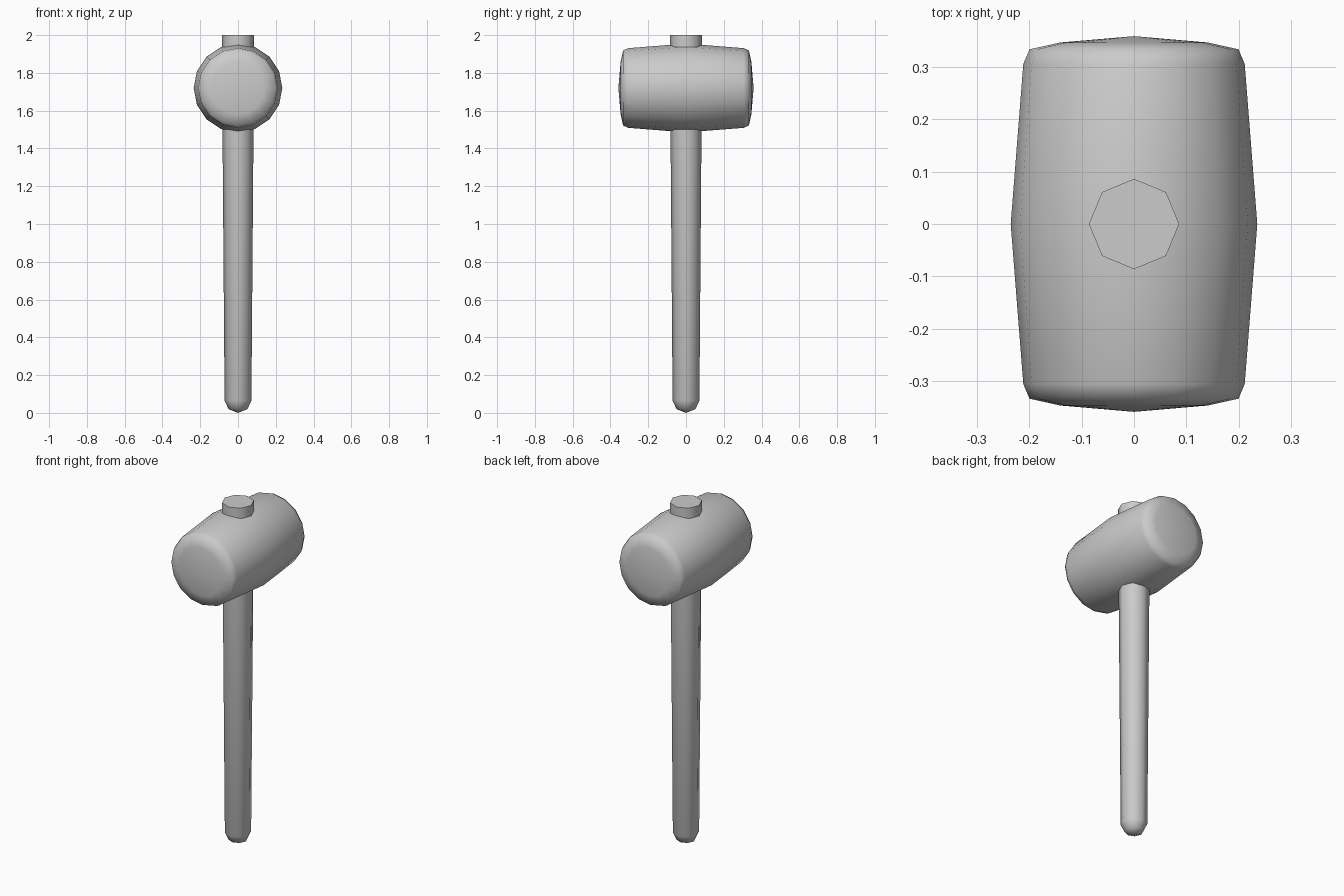
import bpy
import bmesh
from math import radians
from mathutils import Matrix, Vector

cube = bpy.data.objects.get("Cube")
if cube:
    bpy.data.objects.remove(cube, do_unlink=True)

# One plain grey for the whole mallet
grey = bpy.data.materials.new("plain grey")
grey.use_nodes = True
color = (0.6, 0.6, 0.6, 1)
grey.diffuse_color = color
grey.node_tree.nodes["Principled BSDF"].inputs["Base Color"].default_value = color


def lathe(name, profile, sides, matrix):
    """Spin (radius, height) points around z, then place the result."""
    bm = bmesh.new()
    verts = [bm.verts.new((r, 0, h)) for r, h in profile]
    edges = [bm.edges.new(pair) for pair in zip(verts, verts[1:])]
    bmesh.ops.spin(bm, geom=verts + edges, cent=(0, 0, 0), axis=(0, 0, 1),
                   angle=radians(360), steps=sides)
    bmesh.ops.remove_doubles(bm, verts=bm.verts, dist=0.0005)
    # Close any open end with a single flat face
    rim = [e for e in bm.edges if e.is_boundary]
    if rim:
        bmesh.ops.holes_fill(bm, edges=rim, sides=0)
    bmesh.ops.recalc_face_normals(bm, faces=bm.faces)
    bm.transform(matrix)
    mesh = bpy.data.meshes.new(name)
    bm.to_mesh(mesh)
    bm.free()
    mesh.materials.append(grey)
    obj = bpy.data.objects.new(name, mesh)
    bpy.context.collection.objects.link(obj)
    bpy.ops.object.select_all(action='DESELECT')
    obj.select_set(True)
    bpy.context.view_layer.objects.active = obj
    bpy.ops.object.shade_smooth_by_angle(angle=radians(65))
    return obj


# Handle: slim tapered octagon with a rounded foot, passing through the head
lathe("handle",
      [(0, 0), (0.05, 0.02), (0.071, 0.065), (0.086, 2)],
      8, Matrix.Identity(4))

# Head: barrel lying front to back, widest in the middle, with domed ends
half = [(0.235, 0), (0.211, 0.305), (0.199, 0.333), (0.14, 0.346), (0, 0.358)]
barrel = [(r, -h) for r, h in reversed(half[1:])] + half
lathe("head", barrel, 16,
      Matrix.Translation(Vector((0, 0, 1.72))) @ Matrix.Rotation(radians(90), 4, 'X'))
